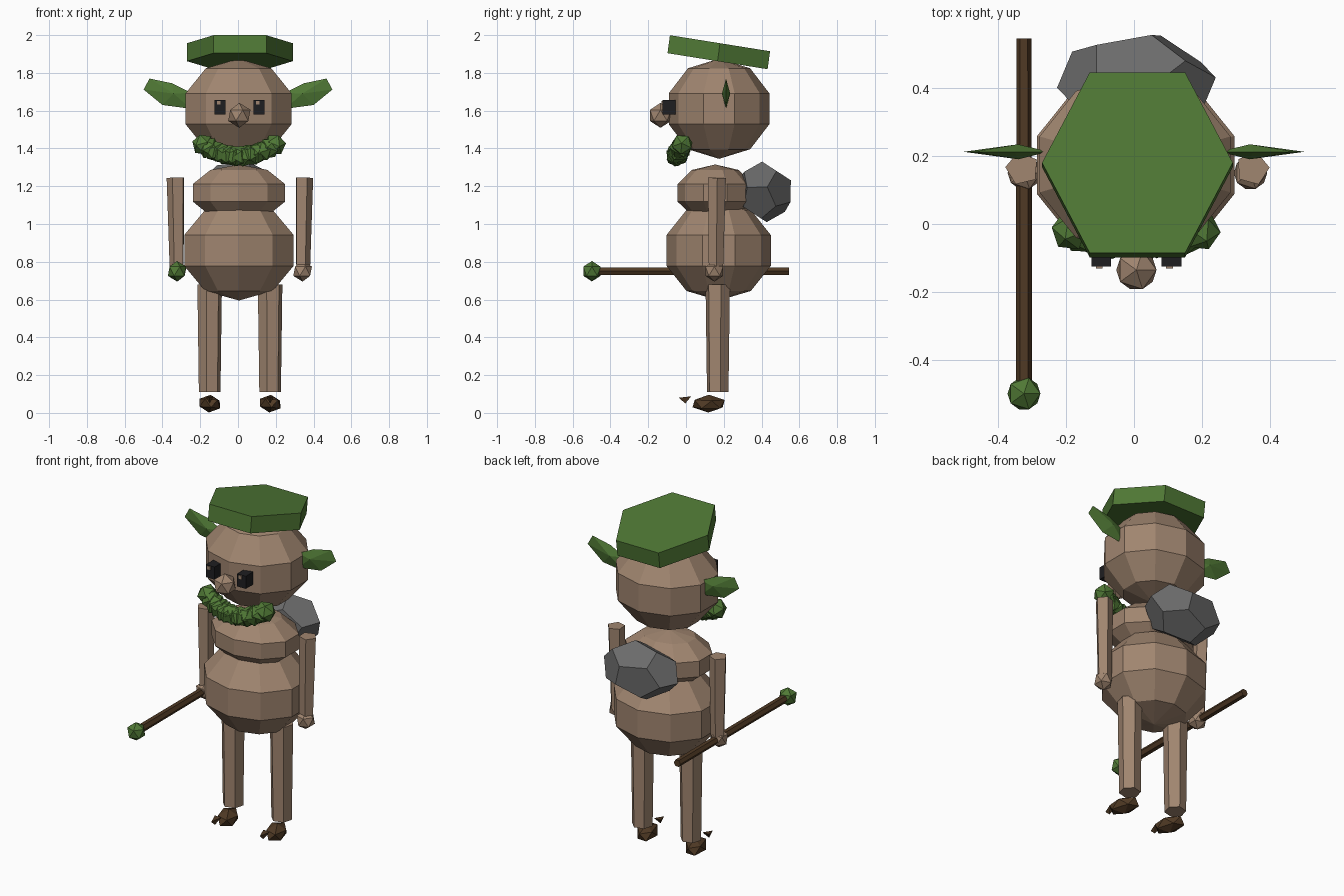
import bpy, bmesh, math, random
from mathutils import Vector, Matrix, Euler

random.seed(4)
if "Cube" in bpy.data.objects:
    bpy.data.objects.remove(bpy.data.objects["Cube"], do_unlink=True)


def material(name, r, g, b):
    m = bpy.data.materials.new(name)
    m.use_nodes = True
    m.diffuse_color = (r, g, b, 1)
    m.node_tree.nodes["Principled BSDF"].inputs["Base Color"].default_value = (r, g, b, 1)
    return m


skin = material("tan skin", 0.35, 0.235, 0.16)
green = material("leaf green", 0.08, 0.19, 0.036)
wood = material("dark wood", 0.08, 0.042, 0.018)
stone = material("grey stone", 0.15, 0.15, 0.15)
black = material("eye black", 0.013, 0.013, 0.015)


def finish(name, bm, mat):
    bmesh.ops.recalc_face_normals(bm, faces=bm.faces)
    mesh = bpy.data.meshes.new(name)
    bm.to_mesh(mesh)
    bm.free()
    mesh.materials.append(mat)
    obj = bpy.data.objects.new(name, mesh)
    bpy.context.collection.objects.link(obj)
    return obj


def hull(name, points, mat):
    bm = bmesh.new()
    for p in points:
        bm.verts.new(p)
    bmesh.ops.convex_hull(bm, input=bm.verts[:])
    bmesh.ops.dissolve_limit(bm, angle_limit=0.02, verts=bm.verts[:], edges=bm.edges[:])
    return finish(name, bm, mat)


def place(loc, size, rot=(0, 0, 0)):
    return Matrix.LocRotScale(Vector(loc), Euler(rot), Vector(size))


def ball(name, loc, size, mat):
    bm = bmesh.new()
    bmesh.ops.create_uvsphere(bm, u_segments=10, v_segments=5, radius=1,
                              matrix=place(loc, size))
    return finish(name, bm, mat)


def gem(name, loc, size, mat, rot=(0, 0, 0)):
    bm = bmesh.new()
    bmesh.ops.create_icosphere(bm, subdivisions=1, radius=1, matrix=place(loc, size, rot))
    return finish(name, bm, mat)


def box(name, loc, size, mat):
    bm = bmesh.new()
    bmesh.ops.create_cube(bm, size=1, matrix=place(loc, size))
    return finish(name, bm, mat)


def rod(name, a, b, ra, rb, sides, mat, turn=0):
    a, b = Vector(a), Vector(b)
    q = (b - a).to_track_quat('Z', 'Y')
    pts = []
    for end, r in ((a, ra), (b, rb)):
        for i in range(sides):
            t = turn + math.tau * i / sides
            pts.append(end + q @ Vector((r * math.cos(t), r * math.sin(t), 0)))
    return hull(name, pts, mat)


# Head, chest and belly
ball("head", (0.003, 0.175, 1.61), (0.31, 0.28, 0.265), skin)
ball("chest", (0.005, 0.155, 1.165), (0.27, 0.21, 0.15), skin)
ball("belly", (0.005, 0.173, 0.86), (0.32, 0.29, 0.265), skin)

# Limbs, feet, ears and eyes on both sides
ear_outline = [(0.5, 1.712), (0.468, 1.77), (0.35, 1.745), (0.25, 1.695),
               (0.25, 1.61), (0.4, 1.63)]
for side, s in (("left", 1), ("right", -1)):
    lx = 0.01 + s * 0.16
    rod(side + "_leg", (lx, 0.168, 0.11), (lx, 0.168, 0.68), 0.059, 0.067, 6, skin, 0.25)
    rod(side + "_arm", (0.01 + s * 0.332, 0.158, 0.77), (0.01 + s * 0.338, 0.163, 1.245),
        0.04, 0.05, 5, skin, 0.3)
    gem(side + "_hand", (0.01 + s * 0.332, 0.15, 0.75), (0.055,) * 3, skin)

    gem(side + "_foot", (lx, 0.12, 0.049), (0.06, 0.098, 0.047), wood, (0, 0.1, 0.3))
    hull(side + "_toe_tip", [(lx, -0.038, 0.08), (lx - 0.022, 0.028, 0.088),
                             (lx + 0.022, 0.028, 0.088), (lx, -0.004, 0.05)], wood)

    ear = [(s * x, 0.212, z) for x, z in ear_outline]
    ear += [(s * 0.34, 0.212 + d, 1.69) for d in (-0.022, 0.022)]
    hull(side + "_ear", ear, green)

    ex = 0.007 + s * 0.103
    box(side + "_eye", (ex, -0.09, 1.618), (0.058, 0.07, 0.075), black)
    box(side + "_eye_glint", (ex - 0.006, -0.126, 1.642), (0.02, 0.009, 0.02), skin)

# Nose
gem("nose", (0.007, -0.135, 1.575), (0.066,) * 3, skin)

# Beard of overlapping tufts in a shallow arc
for i in range(13):
    u = i / 6 - 1
    gem("beard_tuft", (0.005 + 0.19 * u, -0.05 + 0.03 * u * u, 1.36 + 0.06 * u * u),
        (0.06,) * 3, green, [random.uniform(0, 3) for _ in range(3)])

# Hat: hexagonal slab leaning back
hat = []
for i in range(6):
    x = 0.01 + 0.28 * math.cos(i * math.pi / 3)
    y = 0.18 + 0.306 * math.sin(i * math.pi / 3)
    z = 1.957 - 0.16 * (y - 0.18)
    hat += [(x, y, z), (x, y - 0.013, z - 0.095)]
hull("hat", hat, green)

# Staff held level in the right hand
rod("staff", (-0.323, 0.545, 0.75), (-0.323, -0.48, 0.75), 0.022, 0.024, 6, wood)
gem("staff_tip", (-0.323, -0.498, 0.75), (0.054,) * 3, green)

# Stone on the back: a stretched twelve-sided solid
ico = bmesh.new()
bmesh.ops.create_icosphere(ico, subdivisions=1, radius=1)
turn = Euler((0.55, 0, math.pi)).to_matrix()
corners = [turn @ f.calc_center_median() for f in ico.faces]
ico.free()
half = [max(abs(c[k]) for c in corners) for k in range(3)]
hull("back_stone", [(0.007 + 0.233 * c.x / half[0], 0.415 + 0.14 * c.y / half[1],
                     1.17 + 0.16 * c.z / half[2]) for c in corners], stone)
